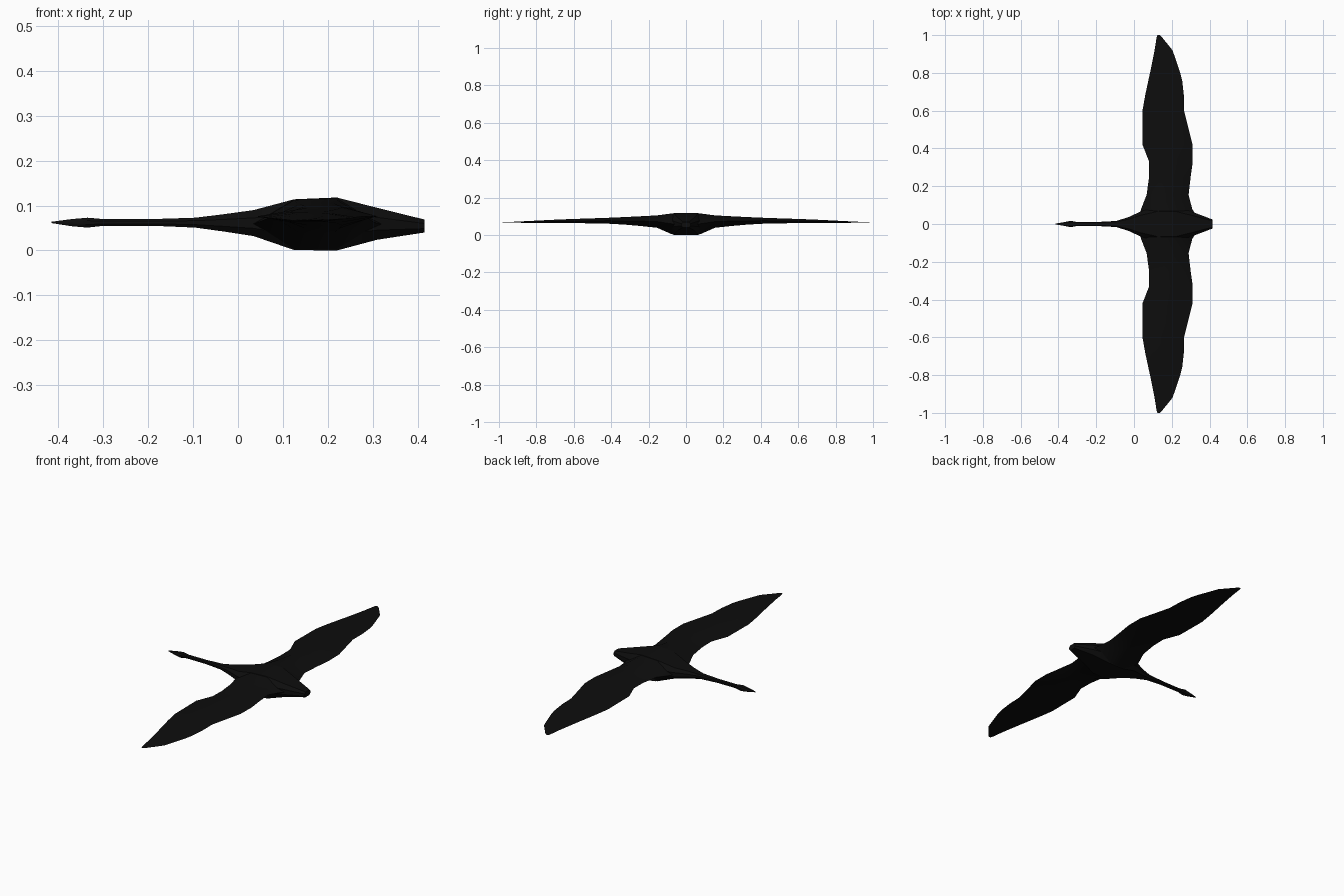
import bpy, bmesh

if "Cube" in bpy.data.objects:
    bpy.data.objects.remove(bpy.data.objects["Cube"], do_unlink=True)

black = bpy.data.materials.new("soft black")
black.use_nodes = True
colour = (0.004, 0.004, 0.004, 1)
black.diffuse_color = colour
black.node_tree.nodes["Principled BSDF"].inputs["Base Color"].default_value = colour


def loft(name, rings, mirror=False):
    """Skin a row of equal rings, cap both ends, shade smooth with sharp edges."""
    bm = bmesh.new()
    rows = [[bm.verts.new(p) for p in ring] for ring in rings]
    n = len(rows[0])
    for a, b in zip(rows, rows[1:]):
        for i in range(n):
            j = (i + 1) % n
            bm.faces.new((a[i], a[j], b[j], b[i]))
    bm.faces.new(rows[0])
    bm.faces.new(rows[-1][::-1])
    bmesh.ops.recalc_face_normals(bm, faces=bm.faces)
    mesh = bpy.data.meshes.new(name)
    bm.to_mesh(mesh)
    bm.free()
    mesh.materials.append(black)
    obj = bpy.data.objects.new(name, mesh)
    bpy.context.collection.objects.link(obj)
    if mirror:
        mod = obj.modifiers.new("mirror", 'MIRROR')
        mod.use_axis = (False, True, False)
    bpy.ops.object.select_all(action='DESELECT')
    obj.select_set(True)
    bpy.context.view_layer.objects.active = obj
    bpy.ops.object.shade_smooth_by_angle(angle=0.6)
    return obj


# Body from beak to tail: x, half width, bottom, top
stations = [
    (-0.415, 0.002, 0.061, 0.064), (-0.37, 0.010, 0.054, 0.070),
    (-0.335, 0.017, 0.051, 0.073), (-0.30, 0.010, 0.055, 0.070),
    (-0.19, 0.011, 0.055, 0.070), (-0.095, 0.016, 0.051, 0.073),
    (-0.03, 0.036, 0.042, 0.081), (0.035, 0.066, 0.032, 0.090),
    (0.125, 0.095, 0.001, 0.114), (0.22, 0.095, 0.000, 0.118),
    (0.31, 0.064, 0.024, 0.095), (0.415, 0.024, 0.040, 0.069)]
octagon = [(1, .4), (.7, 1), (-.7, 1), (-1, .4), (-1, -.4), (-.7, -1), (.7, -1), (1, -.4)]
loft("body", [[(x, w * u, (lo + hi) / 2 + (hi - lo) / 2 * v) for u, v in octagon]
              for x, w, lo, hi in stations])

# Wing from root to tip: y, leading x, trailing x, bottom, top
sections = [
    (0.060, 0.033, 0.320, 0.001, 0.117), (0.080, 0.038, 0.308, 0.006, 0.115),
    (0.155, 0.067, 0.289, 0.039, 0.105), (0.25, 0.080, 0.300, 0.049, 0.100),
    (0.33, 0.080, 0.311, 0.056, 0.096), (0.42, 0.045, 0.310, 0.061, 0.092),
    (0.60, 0.045, 0.265, 0.064, 0.086), (0.68, 0.059, 0.264, 0.0645, 0.083),
    (0.76, 0.076, 0.255, 0.065, 0.079), (0.80, 0.085, 0.245, 0.065, 0.077),
    (0.92, 0.109, 0.204, 0.066, 0.071), (0.99, 0.120, 0.147, 0.066, 0.068),
    (1.00, 0.124, 0.136, 0.066, 0.068)]
# Chord fraction and height fraction around the wing
airfoil = [(0, .5), (.32, .97), (.66, 1), (1, .5), (.66, 0), (.32, 0)]
loft("wings", [[(a + (b - a) * s, y, lo + (hi - lo) * t) for s, t in airfoil]
               for y, a, b, lo, hi in sections], mirror=True)
